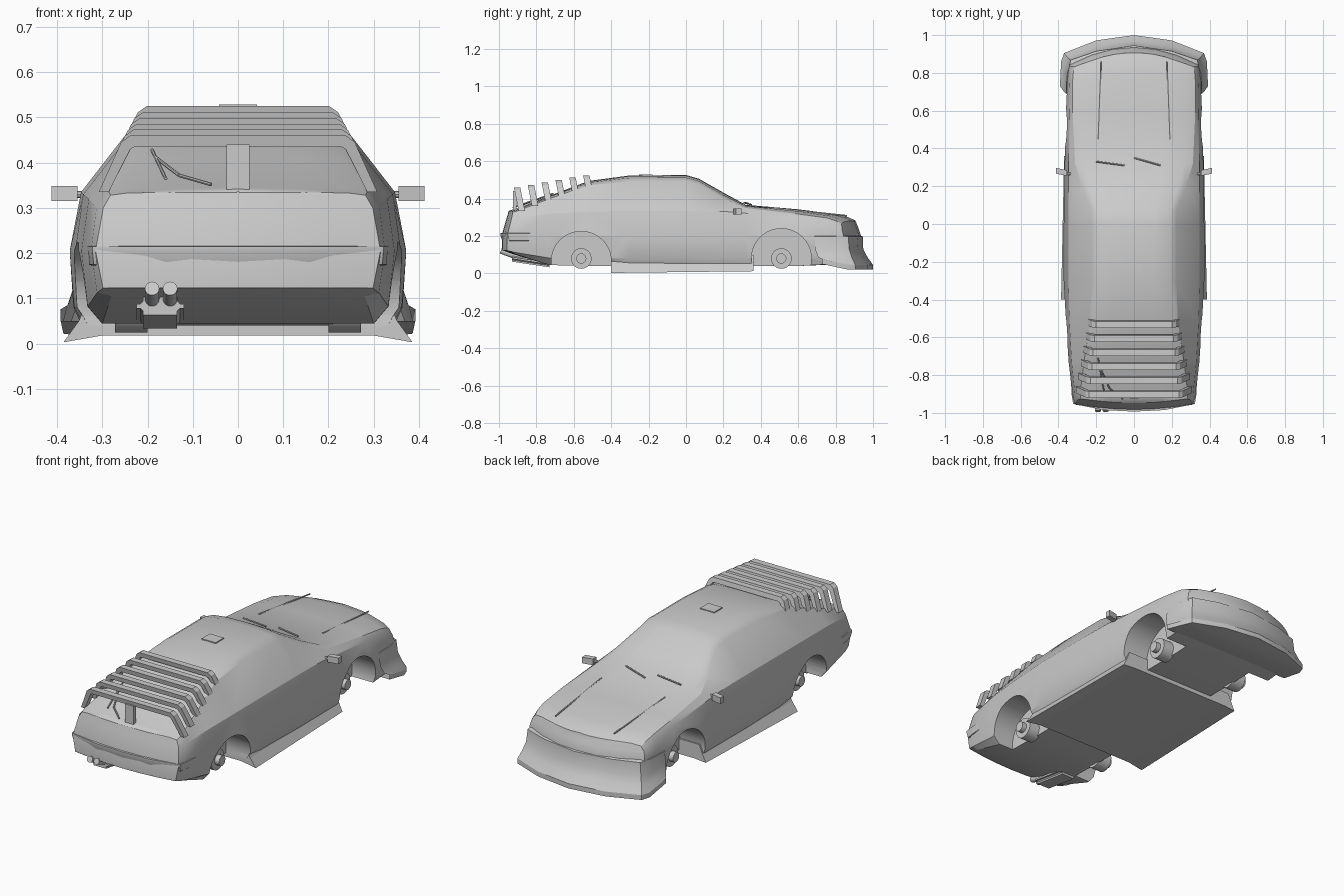
import bpy, bmesh, math
from mathutils import Vector

if "Cube" in bpy.data.objects:
    bpy.data.objects.remove(bpy.data.objects["Cube"], do_unlink=True)

GREY = bpy.data.materials.new("plain_grey")
GREY.use_nodes = True
GREY.diffuse_color = (0.6, 0.6, 0.6, 1)
GREY.node_tree.nodes["Principled BSDF"].inputs["Base Color"].default_value = (0.6, 0.6, 0.6, 1)


def finish(name, bm, mirror=False, smooth=True):
    bmesh.ops.remove_doubles(bm, verts=bm.verts, dist=1e-5)
    if mirror:
        geom = bm.verts[:] + bm.edges[:] + bm.faces[:]
        bmesh.ops.mirror(bm, geom=geom, axis='X', merge_dist=1e-4)
    bmesh.ops.recalc_face_normals(bm, faces=bm.faces)
    mesh = bpy.data.meshes.new(name)
    bm.to_mesh(mesh)
    bm.free()
    mesh.materials.append(GREY)
    ob = bpy.data.objects.new(name, mesh)
    bpy.context.collection.objects.link(ob)
    bpy.ops.object.select_all(action='DESELECT')
    ob.select_set(True)
    bpy.context.view_layer.objects.active = ob
    if smooth:
        bpy.ops.object.shade_smooth_by_angle(angle=math.radians(28))
    return ob


def add_grid(bm, rows):
    vs = [[bm.verts.new(p) for p in row] for row in rows]
    for a, b in zip(vs, vs[1:]):
        for i in range(len(a) - 1):
            bm.faces.new((a[i], a[i + 1], b[i + 1], b[i]))


def band(name, rows, mirror=True):
    bm = bmesh.new()
    add_grid(bm, rows)
    return finish(name, bm, mirror)


def box(name, lo, hi, mirror=False, taper=0.0):
    bm = bmesh.new()
    bmesh.ops.create_cube(bm, size=1)
    for v in bm.verts:
        v.co = [l + (c + 0.5) * (h - l) for c, l, h in zip(v.co, lo, hi)]
        v.co.y -= taper * (v.co.x - lo[0])
    return finish(name, bm, mirror, False)


def rod(name, a, b, r, sides=20, mirror=False):
    a, b = Vector(a), Vector(b)
    bm = bmesh.new()
    bmesh.ops.create_cone(bm, cap_ends=True, segments=sides, radius1=r, radius2=r, depth=(b - a).length)
    turn = (b - a).to_track_quat('Z', 'Y').to_matrix()
    for v in bm.verts:
        v.co = turn @ v.co + (a + b) / 2
    return finish(name, bm, mirror)


# Body shell: y, floor z, floor w, wide w, belt z, belt w, edge z, edge w, top z
STATIONS = [
    (-.985, .125, .26, .315, .300, .298, .328, .282, .337),
    (-.93, .105, .28, .325, .300, .313, .335, .285, .345),
    (-.73, .045, .30, .346, .320, .330, .400, .265, .415),
    (-.52, .04, .32, .360, .330, .342, .472, .232, .495),
    (-.30, .04, .34, .372, .335, .347, .492, .225, .524),
    (0, .04, .345, .372, .335, .347, .492, .225, .526),
    (.07, .04, .345, .371, .335, .347, .475, .225, .506),
    (.20, .04, .345, .369, .332, .347, .400, .275, .432),
    (.32, .04, .345, .367, .322, .346, .350, .312, .367),
    (.60, .04, .340, .360, .292, .343, .318, .325, .343),
    (.84, .05, .335, .352, .272, .340, .297, .325, .316),
    (.90, .055, .33, .347, .255, .338, .283, .322, .301),
    (.935, .06, .33, .343, .242, .334, .268, .315, .284),
]


def bend(x, y, z):
    # Nose and tail curve in plan and lean inward above the bumpers
    nose = min(max((y - .6) / .33, 0), 1)
    tail = min(max((-.88 - y) / .1, 0), 1)
    lift = max(z - .21, 0)
    return (x, y - nose * (.8 * x * x + .4 * lift) + tail * (.3 * x * x + .3 * lift), z)


def section(s):
    y, zb, wb, ww, zl, wl, ze, we, zt = s
    pts = [(0, zb), (wb * .6, zb), (wb, zb), (wb * .3 + ww * .7, zb * .5 + .06), (ww, .205),
           (wl, zl), (we, ze), (we * .86, ze * .4 + zt * .6), (we * .5, zt - .003), (0, zt)]
    return [(x, y, z) for x, z in pts]


bm = bmesh.new()
sections = [section(s) for s in STATIONS]
add_grid(bm, [[bend(*p) for p in sec] for sec in sections])
for end in (sections[0], sections[-1]):
    add_grid(bm, [[bend(x * k, y, z) for x, y, z in end] for k in (1, .66, .33, 0)])
bmesh.ops.remove_doubles(bm, verts=bm.verts, dist=1e-5)
bmesh.ops.dissolve_degenerate(bm, dist=1e-5, edges=bm.edges)
body = finish("body_shell", bm, True, False)

# Wheel wells cut into the shell
WHEELS = {"rear": (-.56, .065), "front": (.51, .08)}
for key, (y, z) in WHEELS.items():
    for side in (-1, 1):
        cutter = rod("well_cutter", (side * .21, y, z), (side * .5, y, z), .16, 40)
        cutter.hide_render = True
        bpy.context.view_layer.objects.active = body
        mod = body.modifiers.new("well", 'BOOLEAN')
        mod.operation, mod.solver, mod.object = 'DIFFERENCE', 'EXACT', cutter
        bpy.ops.object.modifier_apply(modifier=mod.name)
        bpy.data.objects.remove(cutter, do_unlink=True)
bpy.ops.object.select_all(action='DESELECT')
body.select_set(True)
bpy.context.view_layer.objects.active = body
bpy.ops.object.shade_smooth_by_angle(angle=math.radians(25))

# Wheel hubs
for key, (y, _) in WHEELS.items():
    rod(key + "_hub_discs", (.20, y, .08), (.272, y, .08), .055, 24, True)
    rod(key + "_hub_caps", (.27, y, .08), (.298, y, .08), .027, 20, True)

# Floor pan with flared side skirts
rows = []
for y, flare, drop in ((-.40, .386, .003), (.36, .370, .012)):
    rows.append([(0, y, .018), (.30, y, .018), (flare, y, drop), (.352, y, .05), (.33, y, .1), (0, y, .1)])
bm = bmesh.new()
add_grid(bm, rows)
for row in rows:
    bm.faces.new([bm.verts.new(p) for p in row])
finish("floor_and_skirts", bm, True, False)

# Front air dam flaring out to a splitter
top = [(.358, .69), (.354, .79), (.335, .868), (.2, .915), (0, .945)]
mid = [(.362, .69), (.362, .80), (.342, .872), (.2, .92), (0, .948)]
lip = [(.392, .73), (.386, .86), (.370, .905), (.2, .972), (0, 1)]
low = [.05, .022, .02, .02, .02]
dam = [[(x * .96, y - .02, .205) for x, y in top],
       [(x, y, .198) for x, y in top],
       [(x, y, .13) for x, y in mid],
       [(x * .5 + u * .5, y * .55 + v * .45, .085) for (x, y), (u, v) in zip(mid, lip)],
       [(x, y, z + .026) for (x, y), z in zip(lip, low)],
       [(x, y, z) for (x, y), z in zip(lip, low)],
       [(0, y, z) for (x, y), z in zip(lip, low)]]
band("front_air_dam", dam)

# Rear bumper strip wrapping the tail
path = [(.334, -.80), (.331, -.90), (.322, -.953), (.16, -.985), (0, -.993)]
band("rear_bumper", [[(x * k, y * k, z) for x, y in path] for k, z in
                     ((.96, .218), (1, .215), (1, .205), (.99, .175), (.94, .165))])

# Hood ridges
for side in (-1, 1):
    rod("hood_ridge", (side * .19, .45, .352), (side * .175, .86, .309), .004, 6)

# Windscreen wipers and rear window details
for a, b in (((-.2, .33, .376), (-.05, .31, .379)), ((0, .35, .368), (.14, .31, .378)),
             ((-.06, -.925, .352), (-.13, -.87, .372)), ((-.13, -.87, .372), (-.18, -.76, .41)),
             ((-.16, -.88, .365), (-.19, -.71, .428))):
    rod("wiper", a, b, .004, 8)
box("rear_window_post", (-.025, -.925, .335), (.025, -.905, .44))
box("roof_plate", (-.042, -.25, .52), (.042, -.18, .529))

# Rear window louvres, bridging from side to side
COUNT = 6
for i in range(COUNT):
    t = i / (COUNT - 1)
    y, base, peak = -.92 + .37 * t, .335 + .13 * t, .46 + .065 * t
    wt, wb = .238 - .036 * t, .308 - .066 * t
    outer = [(0, peak), (wt, peak), (wt + .02, peak - .014), (wb, base)]
    inner = [(wb - .022, base), (wt, peak - .03), (wt - .01, peak - .025), (0, peak - .025)]
    loop = outer + inner
    rings = [[(x, y + d + .2 * (peak - z), z) for x, z in loop] for d in (0, .034)]
    bm = bmesh.new()
    add_grid(bm, rings)
    for ring in rings:
        add_grid(bm, [ring[:4], ring[:3:-1]])
    finish("louvre", bm, True, False)

# Door mirrors
box("door_mirrors", (.355, .255, .315), (.412, .285, .348), True, -.2)
rod("mirror_stalks", (.335, .265, .33), (.37, .268, .33), .008, 8, True)

# Exhaust: silencer box and twin tips
bm = bmesh.new()
bmesh.ops.create_cube(bm, size=1)
for v in bm.verts:
    v.co = (-.172 + v.co.x * .105, -.83 + v.co.y * .2, .068 + v.co.z * .04 - v.co.y * .03)
bmesh.ops.bevel(bm, geom=[e for e in bm.edges if abs((e.verts[0].co - e.verts[1].co).y) > .1],
                offset=.015, segments=3, affect='EDGES')
finish("silencer", bm)
for x in (-.19, -.15):
    rod("exhaust_tip", (x, -.89, .085), (x, -.99, .122), .016, 20)
